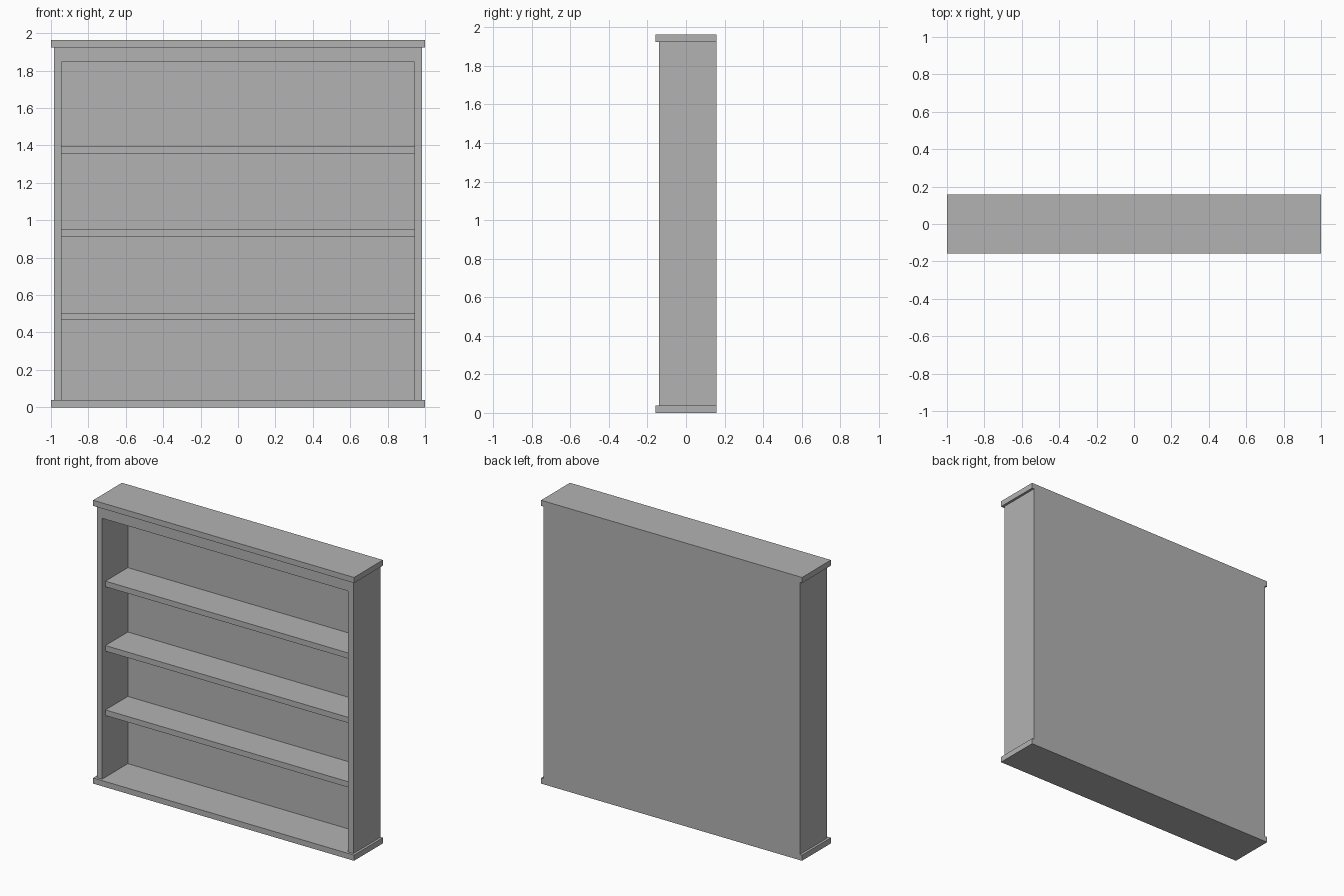
import bpy
import bmesh

cube = bpy.data.objects.get("Cube")
if cube:
    bpy.data.objects.remove(cube, do_unlink=True)

# Single painted-wood colour
GREY = (0.45, 0.45, 0.45, 1.0)
paint = bpy.data.materials.new("light_grey")
paint.use_nodes = True
paint.diffuse_color = GREY
paint.node_tree.nodes["Principled BSDF"].inputs["Base Color"].default_value = GREY


def board(name, half_width, y0, y1, z0, z1):
    """Box centred on x = 0, spanning the given depth and height."""
    bm = bmesh.new()
    bmesh.ops.create_cube(bm, size=1)
    for v in bm.verts:
        v.co.x *= 2 * half_width
        v.co.y = y0 if v.co.y < 0 else y1
        v.co.z = z0 if v.co.z < 0 else z1
    mesh = bpy.data.meshes.new(name)
    bm.to_mesh(mesh)
    bm.free()
    mesh.materials.append(paint)
    obj = bpy.data.objects.new(name, mesh)
    bpy.context.collection.objects.link(obj)
    return obj


BACK = 0.158        # flush rear plane
FRONT = -0.14       # front of the carcass
INNER_BACK = 0.141  # front of the thin back panel
INNER = 0.943       # half width of the opening
THICK = 0.039       # board thickness
TOP = 1.963

# Base and top boards overhang the front and sides
board("base_board", 1.0, -BACK, BACK, 0, THICK)
board("top_board", 1.0, -BACK, BACK, TOP - THICK, TOP)

# Carcass: sides, header and thin back cut from one block
carcass = board("carcass", 0.983, FRONT, BACK, THICK, TOP - THICK)
cutter = board("opening_cutter", INNER, FRONT - 0.1, INNER_BACK, -0.1, 1.846)
cutter.hide_render = True
cut = carcass.modifiers.new("opening", 'BOOLEAN')
cut.operation = 'DIFFERENCE'
cut.solver = 'EXACT'
cut.object = cutter
bpy.context.view_layer.objects.active = carcass
bpy.ops.object.modifier_apply(modifier=cut.name)
bpy.data.objects.remove(cutter, do_unlink=True)

# Three evenly spaced shelves, set back from the front edge
for i, level in enumerate(("lower", "middle", "upper")):
    z = 0.466 + i * 0.446
    board(level + "_shelf", INNER, -0.104, INNER_BACK, z, z + THICK)
